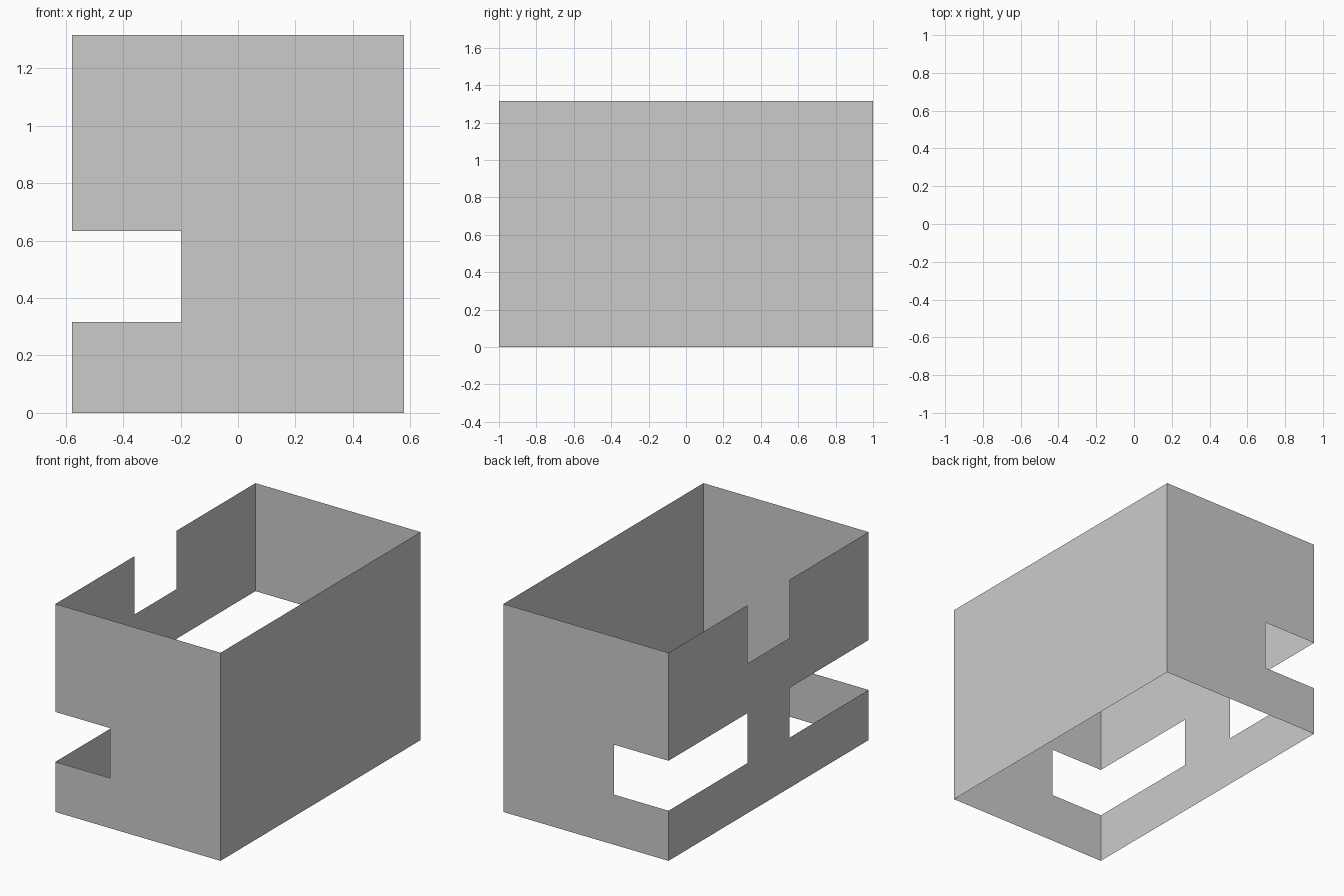
import bpy
import bmesh

if "Cube" in bpy.data.objects:
    bpy.data.objects.remove(bpy.data.objects["Cube"])

# Overall half sizes and height of the open, paper-thin shell
X, Y, H = 0.578, 1.0, 1.316
# Corner windows: height range, reach along the end walls, pillar half width
Z0, Z1, NX, P = 0.317, 0.633, -0.196, 0.21
# Bottom of the slot in the top edge of the left wall
SLOT = 0.947

bm = bmesh.new()


def wall(points):
    return bm.faces.new([bm.verts.new(p) for p in points])


# Front and back walls, each notched at the left corner
end_profile = [(-X, 0), (X, 0), (X, H), (-X, H), (-X, Z1), (NX, Z1), (NX, Z0), (-X, Z0)]
for y in (-Y, Y):
    wall([(x, y, z) for x, z in end_profile])

# Plain right wall
wall([(X, -Y, 0), (X, Y, 0), (X, Y, H), (X, -Y, H)])

# Left wall: half outline mirrored across y = 0
half = [(Y, 0), (Y, Z0), (P, Z0), (P, Z1), (Y, Z1), (Y, H), (P, H), (P, SLOT)]
outline = half + [(-y, z) for y, z in reversed(half)]
wall([(-X, y, z) for y, z in outline])

# Weld the corners and point faces outward
bmesh.ops.remove_doubles(bm, verts=bm.verts[:], dist=1e-4)
bm.normal_update()
for f in bm.faces:
    c = f.calc_center_bounds()
    if f.normal.x * c.x + f.normal.y * c.y < 0:
        f.normal_flip()

mesh = bpy.data.meshes.new("notched_shell")
bm.to_mesh(mesh)
bm.free()
bpy.context.collection.objects.link(bpy.data.objects.new("notched_shell", mesh))
